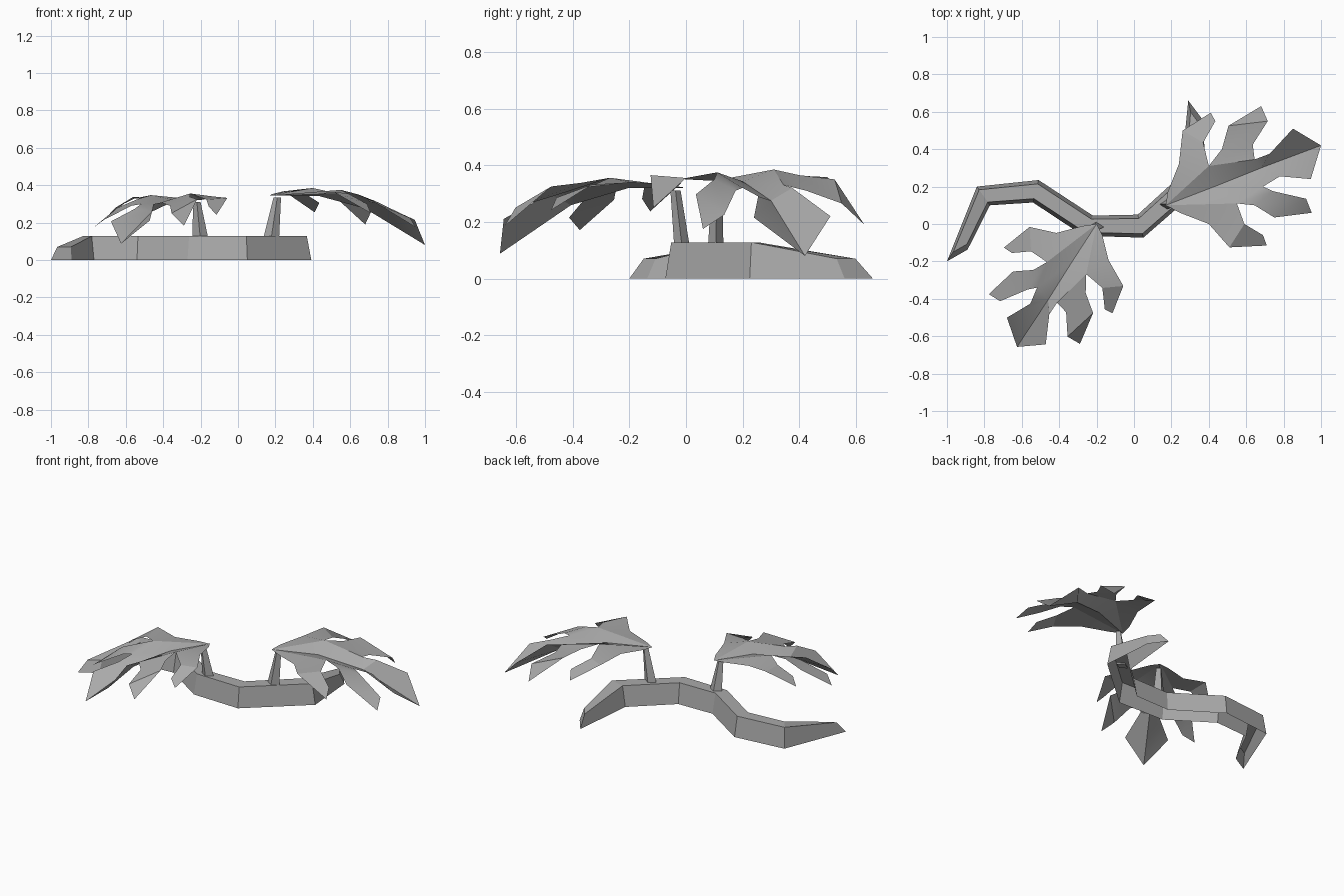
import bpy, bmesh
from math import radians
from mathutils import Matrix, Vector

if "Cube" in bpy.data.objects:
    bpy.data.objects.remove(bpy.data.objects["Cube"])

grey = bpy.data.materials.new("plain grey")
grey.use_nodes = True
grey.diffuse_color = (0.4, 0.4, 0.4, 1)
grey.node_tree.nodes["Principled BSDF"].inputs["Base Color"].default_value = grey.diffuse_color


def finish(name, bm):
    """Turn a bmesh into a named grey object."""
    bmesh.ops.remove_doubles(bm, verts=bm.verts, dist=0.0005)
    mesh = bpy.data.meshes.new(name)
    bm.to_mesh(mesh)
    bm.free()
    mesh.materials.append(grey)
    obj = bpy.data.objects.new(name, mesh)
    bpy.context.collection.objects.link(obj)
    return obj


def loft(name, rings, sides):
    """Skin the chosen sides of four-cornered rings and cap both ends."""
    bm = bmesh.new()
    loops = [[bm.verts.new(p) for p in ring] for ring in rings]
    for a, b in zip(loops, loops[1:]):
        for i in sides:
            j = (i + 1) % 4
            bm.faces.new((a[i], a[j], b[j], b[i]))
    bm.faces.new(loops[0][::-1])
    bm.faces.new(loops[-1])
    bmesh.ops.recalc_face_normals(bm, faces=bm.faces)
    finish(name, bm)


def strip(bm, rail_a, rail_b):
    """Faces between two rails, always wound to face upward."""
    for i in range(len(rail_a) - 1):
        corners = []
        for p in (rail_a[i], rail_a[i + 1], rail_b[i + 1], rail_b[i]):
            if p not in corners:
                corners.append(p)
        face = bm.faces.new([bm.verts.new(p) for p in corners])
        face.normal_update()
        if face.normal.z < 0:
            face.normal_flip()


# Winding ground stem, open underneath: base edges, height, lean of the end cuts
sections = [
    ((-1, -.2), (-.89, -.137), .07, (.015, .04)),
    ((-.84, .2), (-.77, .1), .128, (0, 0)),
    ((-.51, .235), (-.54, .115), .128, (0, 0)),
    ((-.22, .045), (-.27, -.063), .128, (0, 0)),
    ((.02, .05), (.05, -.073), .128, (0, 0)),
    ((.25, .26), (.392, .225), .128, (0, 0)),
    ((.29, .66), (.365, .56), .07, (0, -.045)),
]
rings = []
for left, right, height, lean in sections:
    left, right, lean = Vector(left), Vector(right), Vector(lean)
    inset = (right - left) * .17
    top_left, top_right = left + inset + lean, right - inset + lean
    rings.append([(*left, 0), (*right, 0), (*top_right, height), (*top_left, height)])
loft("ground_stem", rings, (1, 2, 3))


# Tapered leaf stalks
def stalk(name, bottom, top):
    rings = []
    for (x, y, z), w, d in ((bottom, .042, .027), (top, .02, .018)):
        rings.append([(x - w, y, z), (x, y - d, z), (x + w, y, z), (x, y + d, z)])
    loft(name, rings, range(4))


stalk("left_stalk", (.178, .105, .12), (.21, .11, .335))
stalk("right_stalk", (-.202, -.015, .12), (-.22, -.037, .31))

# Lobed leaf: sunken midrib, raised notches, drooping lobes
root, rib, rib_end, tip = (.17, .1, .345), (.43, .2, .343), (.68, .3, .275), (1, .42, .08)
notch_a, notch_b = (.4, .31, .385), (.645, .345, .33)
notch_c, notch_d = (.69, .2, .32), (.55, .11, .375)
back_tip, side_tip = (.68, .63, .19), (.95, .06, .175)
midrib = [root, rib, rib_end, rib_end, tip]
leaf_strips = [
    # body and end lobe, either side of the midrib
    (midrib, [root, notch_a, notch_b, (.725, .375, .32), (.85, .51, .22)]),
    (midrib, [root, notch_d, notch_c, (.78, .255, .29), (.945, .24, .215)]),
    # two lobes on one side
    ([(.18, .17, .352), (.24, .32, .367), (.26, .5, .358), (.41, .595, .255)],
     [root, notch_a, (.37, .435, .348), (.435, .55, .305)]),
    ([notch_a, (.47, .4, .365), (.505, .525, .35), back_tip],
     [notch_b, (.635, .425, .31), (.715, .55, .265), back_tip]),
    # two lobes on the other side
    ([notch_d, (.645, .1, .35), (.75, .035, .297), side_tip],
     [notch_c, (.745, .175, .31), (.92, .135, .225), side_tip]),
    ([(.245, .06, .347), (.4, 0, .35), (.51, -.125, .365), (.71, -.115, .25)],
     [root, notch_d, (.59, 0, .355), (.69, -.06, .3)]),
]


def leaf(name, placement):
    bm = bmesh.new()
    for rail_a, rail_b in leaf_strips:
        strip(bm, rail_a, rail_b)
    bm.transform(placement)
    obj = finish(name, bm)
    bpy.ops.object.select_all(action="DESELECT")
    obj.select_set(True)
    bpy.context.view_layer.objects.active = obj
    bpy.ops.object.shade_smooth_by_angle(angle=radians(20))


leaf("left_leaf", Matrix())
# The other leaf is smaller and swung round its root
leaf("right_leaf", Matrix.Translation((-.2, 0, .017))
     @ Matrix.Rotation(radians(-144), 4, "Z")
     @ Matrix.Scale(.88, 4)
     @ Matrix.Translation((-.17, -.1, 0)))
